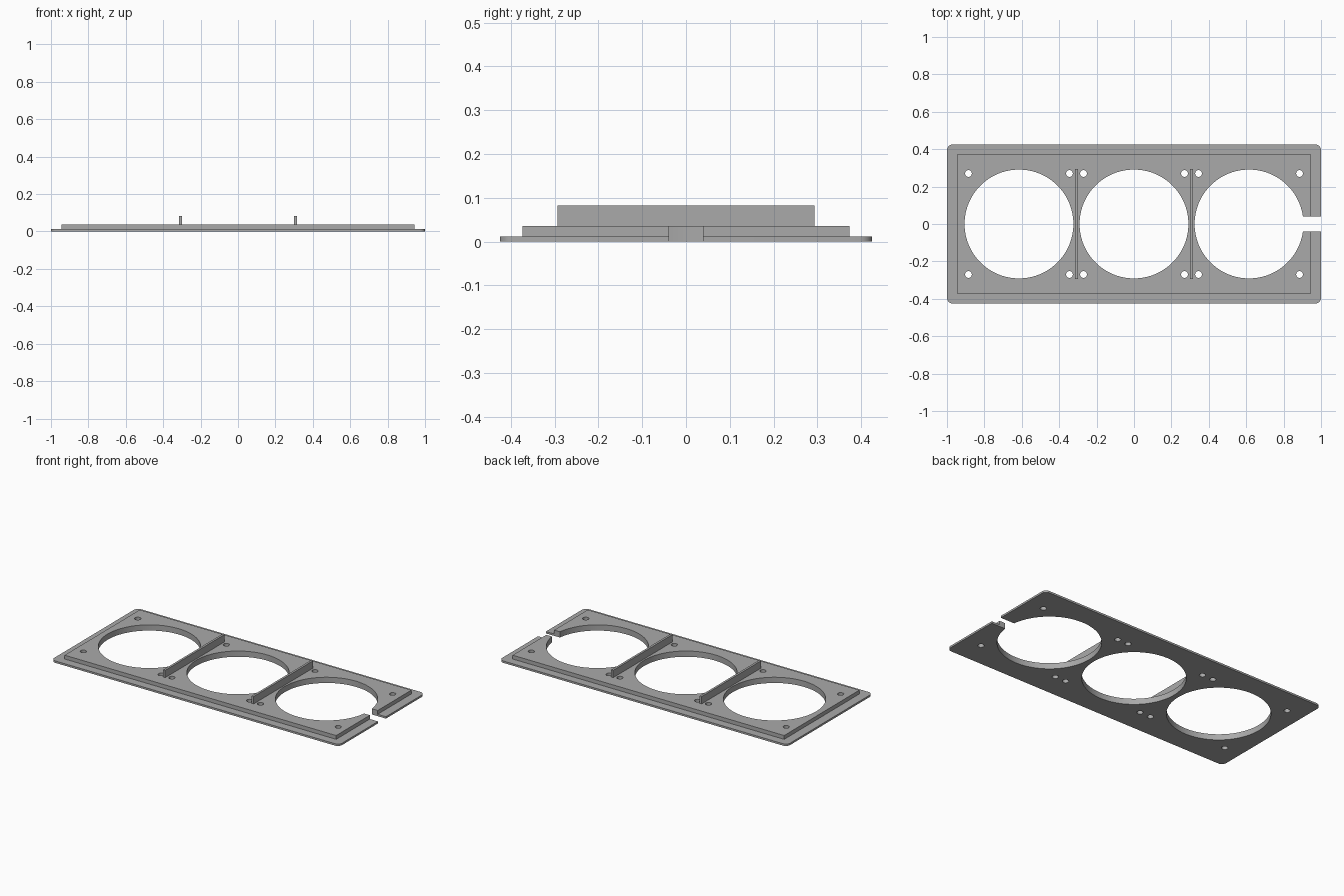
import bpy, bmesh, math
from mathutils import Matrix

default = bpy.data.objects.get("Cube")
if default:
    bpy.data.objects.remove(default)

grey = bpy.data.materials.new("plain grey")
grey.use_nodes = True
colour = (0.4, 0.4, 0.4, 1)
grey.diffuse_color = colour
grey.node_tree.nodes["Principled BSDF"].inputs["Base Color"].default_value = colour

PITCH = 0.615        # spacing of the large openings
HOLE_R = 0.291
SCREW = 0.27         # screw offset from each opening's centre


def finish(name, bm):
    mesh = bpy.data.meshes.new(name)
    bm.to_mesh(mesh)
    bm.free()
    obj = bpy.data.objects.new(name, mesh)
    bpy.context.collection.objects.link(obj)
    mesh.materials.append(grey)
    return obj


def add_box(bm, x0, x1, y0, y1, z0, z1):
    mat = Matrix.Translation(((x0 + x1) / 2, (y0 + y1) / 2, (z0 + z1) / 2))
    mat = mat @ Matrix.Diagonal((x1 - x0, y1 - y0, z1 - z0, 1))
    bmesh.ops.create_cube(bm, size=1, matrix=mat)


def box(name, *bounds, corner=0):
    bm = bmesh.new()
    add_box(bm, *bounds)
    if corner:
        upright = [e for e in bm.edges
                   if abs(e.verts[0].co.z - e.verts[1].co.z) > 0.001]
        bmesh.ops.bevel(bm, geom=upright, offset=corner, segments=6,
                        profile=0.5, affect='EDGES')
    return finish(name, bm)


def add_drill(bm, x, y, radius, sides):
    bmesh.ops.create_cone(bm, cap_ends=True, segments=sides, radius1=radius,
                          radius2=radius, depth=0.3,
                          matrix=Matrix.Translation((x, y, 0)))


# Cutters: large openings, screw holes and the cable notch
bm = bmesh.new()
for i in (-1, 0, 1):
    add_drill(bm, i * PITCH, 0, HOLE_R, 96)
    for sx in (-1, 1):
        for sy in (-1, 1):
            add_drill(bm, i * PITCH + sx * SCREW, sy * SCREW, 0.018, 24)
round_cutter = finish("round_cutter", bm)
notch_cutter = box("notch_cutter", 0.8, 1.2, -0.039, 0.039, -0.1, 0.1)

# Flange and raised plate
flange = box("base_flange", -1, 1, -0.425, 0.425, 0, 0.012, corner=0.03)
raised = box("raised_plate", -0.943, 0.943, -0.373, 0.373, 0.012, 0.036)

for plate in (flange, raised):
    for cutter in (round_cutter, notch_cutter):
        mod = plate.modifiers.new("cut", 'BOOLEAN')
        mod.operation = 'DIFFERENCE'
        mod.solver = 'EXACT'
        mod.object = cutter
    bpy.ops.object.select_all(action='DESELECT')
    plate.select_set(True)
    bpy.context.view_layer.objects.active = plate
    for mod in list(plate.modifiers):
        bpy.ops.object.modifier_apply(modifier=mod.name)
    bpy.ops.object.shade_smooth_by_angle(angle=math.radians(30))

for cutter in (round_cutter, notch_cutter):
    bpy.data.objects.remove(cutter)

# Divider fins between the openings
for side, name in ((-1, "right_divider_fin"), (1, "left_divider_fin")):
    x = side * PITCH / 2
    box(name, x - 0.007, x + 0.007, -0.293, 0.293, 0.036, 0.082)
